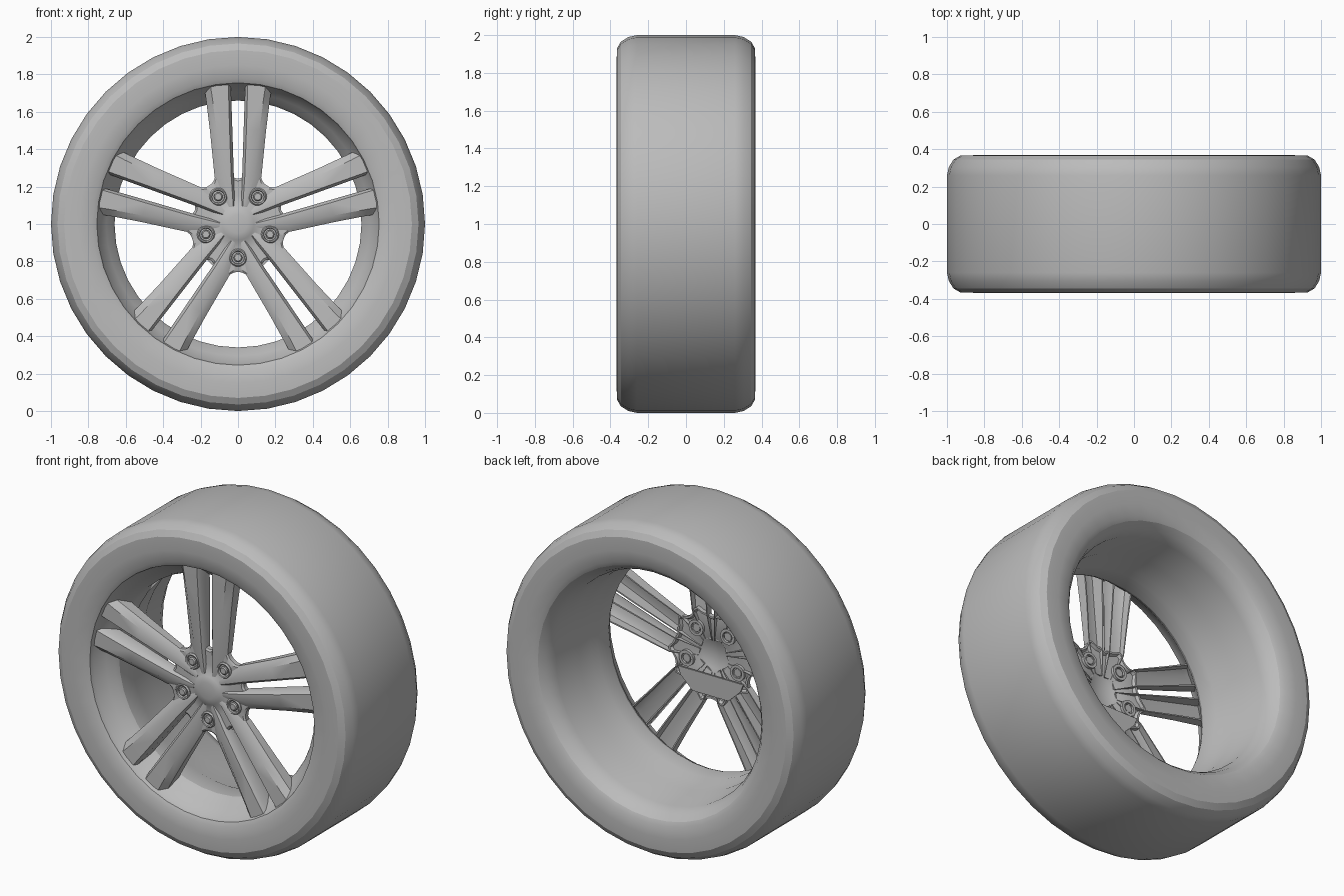
import bpy, bmesh
from math import sin, cos, pi, radians, exp
from mathutils import Matrix, Vector

cube = bpy.data.objects.get("Cube")
if cube:
    bpy.data.objects.remove(cube, do_unlink=True)

grey = bpy.data.materials.new("plain_grey")
grey.use_nodes = True
grey.diffuse_color = (0.5, 0.5, 0.5, 1)
grey.node_tree.nodes["Principled BSDF"].inputs["Base Color"].default_value = (0.5, 0.5, 0.5, 1)


def finish(bm, name, angle=35, inward=False):
    """Clean the mesh, lift it onto the ground and shade it."""
    bmesh.ops.remove_doubles(bm, verts=bm.verts, dist=0.0001)
    bmesh.ops.recalc_face_normals(bm, faces=bm.faces)
    if inward:
        bmesh.ops.reverse_faces(bm, faces=bm.faces)
    mesh = bpy.data.meshes.new(name)
    bm.to_mesh(mesh)
    bm.free()
    mesh.materials.append(grey)
    obj = bpy.data.objects.new(name, mesh)
    obj.location.z = 1
    bpy.context.collection.objects.link(obj)
    bpy.ops.object.select_all(action="DESELECT")
    obj.select_set(True)
    bpy.context.view_layer.objects.active = obj
    bpy.ops.object.shade_smooth_by_angle(angle=radians(angle))


def bridge(bm, rings, loop=False, closed=True):
    """Join neighbouring rings of vertices with quads."""
    pairs = list(zip(rings, rings[1:]))
    if loop:
        pairs.append((rings[-1], rings[0]))
    for a, b in pairs:
        for i in range(len(a) if closed else len(a) - 1):
            j = (i + 1) % len(a)
            bm.faces.new((a[i], a[j], b[j], b[i]))


def lathe(bm, profile, steps, centre=(0, 0), reach=lambda r, t: r, closed=True):
    """Turn a (radius, y) profile around the axle direction."""
    rings = []
    for k in range(steps):
        t = 2 * pi * k / steps
        rings.append([bm.verts.new((centre[0] + reach(r, t) * cos(t), y,
                                    centre[1] + reach(r, t) * sin(t)))
                      for r, y in profile])
    bridge(bm, rings, True, closed)


# Tyre: flat tread, rounded shoulders and nearly flat sidewalls
half = [(1, 0.26), (0.99, 0.305), (0.965, 0.345), (0.93, 0.365),
        (0.85, 0.368), (0.78, 0.358), (0.755, 0.345)]
bm = bmesh.new()
lathe(bm, [(r, -y) for r, y in reversed(half)] + half, 40, closed=False)
finish(bm, "tyre", 20)

# Rim: front flange, sloping bowl and stepped barrel open at the back
bm = bmesh.new()
lathe(bm, [(0.755, -0.345), (0.748, -0.32), (0.705, -0.26), (0.672, -0.225),
           (0.66, -0.2), (0.66, -0.09), (0.678, -0.05), (0.68, 0.06),
           (0.695, 0.1), (0.7, 0.25), (0.725, 0.31), (0.755, 0.345)],
      40, closed=False)
finish(bm, "rim", 25, inward=True)

# Spokes: five mirrored pairs with a crest, a sloped flank and a hollow back
# radius, flank radius, front y, gap, crest start, crest end, flank, back y
stations = [
    (0.09, 0.09, -0.286, 0.008, 0.025, 0.04, 0.055, -0.26),
    (0.25, 0.25, -0.298, 0.022, 0.036, 0.085, 0.125, -0.235),
    (0.50, 0.50, -0.312, 0.03, 0.045, 0.115, 0.15, -0.225),
    (0.68, 0.66, -0.32, 0.036, 0.05, 0.138, 0.17, -0.22),
    (0.752, 0.70, -0.322, 0.04, 0.052, 0.15, 0.176, -0.22),
]
bm = bmesh.new()
for k in range(5):
    turn = Matrix.Rotation(2 * pi * k / 5, 3, "Y")
    for side in (-1, 1):
        rings = []
        for r, rf, front, gap, c0, c1, flank, back in stations:
            mid = front * 0.65 + back * 0.35
            floor = front + 0.02
            wall = gap * 0.25
            section = [(gap, back, rf), (gap, floor, r), (c0, front, r),
                       (c1, front, r), (flank, mid, rf), (flank, back, rf),
                       (flank - wall, back, rf), (flank - wall, mid + 0.01, rf),
                       (c1 - wall, floor, r), (gap + wall, floor, r),
                       (gap + wall, back, rf)]
            rings.append([bm.verts.new(turn @ Vector((side * x, y, z)))
                          for x, y, z in section])
        bridge(bm, rings)
        bm.faces.new(rings[0])
        bm.faces.new(rings[-1])
finish(bm, "spokes", 38)


# Hub: thin lobed disc that flares into the spokes, with a domed centre
def lobed(r, t):
    if r < 0.2:
        return r
    d = (t * 180 / pi - 18) % 72
    d = min(d, 72 - d)
    return r + 0.035 * exp(-((d - 22) / 6) ** 2) - 0.015 * exp(-(d / 6) ** 2)


bm = bmesh.new()
lathe(bm, [(0, -0.302), (0.05, -0.3), (0.085, -0.293), (0.1, -0.282), (0.15, -0.278),
           (0.245, -0.28), (0.257, -0.272), (0.257, -0.245), (0.245, -0.245),
           (0.235, -0.262), (0.11, -0.262), (0.085, -0.278), (0, -0.287)],
      120, reach=lobed)
finish(bm, "hub")

# Wheel bolts: a raised collar with a nut inside it, showing on both faces
bm = bmesh.new()
for k in range(5):
    t = -pi / 2 + 2 * pi * k / 5
    spot = (0.18 * cos(t), 0.18 * sin(t))
    lathe(bm, [(0.048, -0.245), (0.048, -0.285), (0.042, -0.293), (0.035, -0.291),
               (0.032, -0.277), (0.032, -0.245)], 20, spot)
    lathe(bm, [(0, -0.295), (0.018, -0.295), (0.024, -0.289), (0.024, -0.25),
               (0, -0.25)], 12, spot)
finish(bm, "wheel_bolts")

# Back plate behind the lowest bolt
bm = bmesh.new()
outline = [(-0.22, -0.11), (0.22, -0.11), (0.2, -0.16), (0.12, -0.235),
           (-0.12, -0.235), (-0.2, -0.16)]
rings = [[bm.verts.new((x, y, z)) for x, z in outline] for y in (-0.245, -0.235)]
bridge(bm, rings)
for ring in rings:
    bm.faces.new(ring)
finish(bm, "hub_back_plate")
